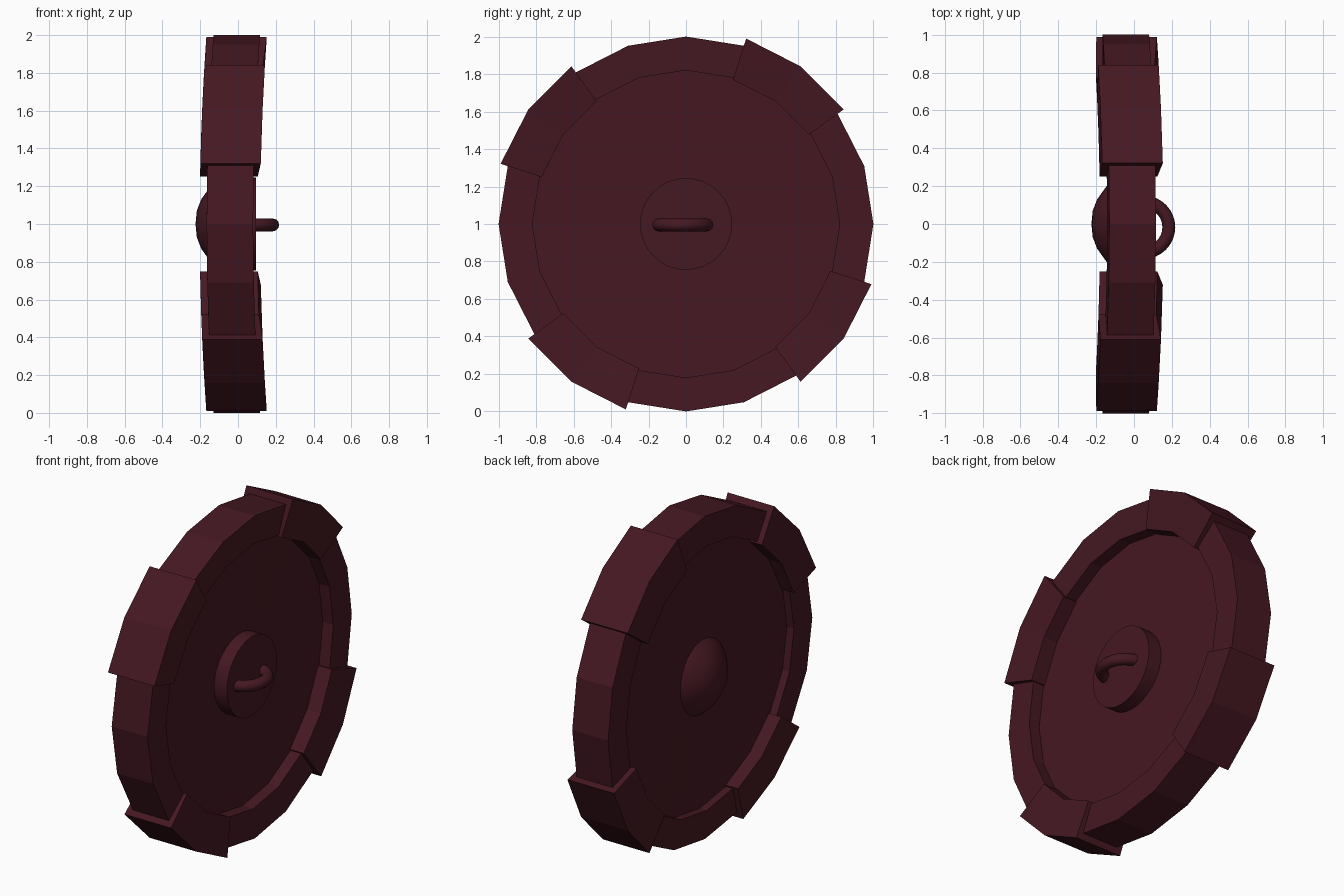
import bpy, bmesh
from math import sin, cos, pi, radians

if "Cube" in bpy.data.objects:
    bpy.data.objects.remove(bpy.data.objects["Cube"])

mat = bpy.data.materials.new("dark_maroon")
mat.diffuse_color = (0.06, 0.009, 0.016, 1)
mat.use_nodes = True
mat.node_tree.nodes["Principled BSDF"].inputs["Base Color"].default_value = mat.diffuse_color


def finish(name, bm, smooth=None):
    bmesh.ops.recalc_face_normals(bm, faces=bm.faces)
    me = bpy.data.meshes.new(name)
    bm.to_mesh(me)
    bm.free()
    ob = bpy.data.objects.new(name, me)
    bpy.context.collection.objects.link(ob)
    me.materials.append(mat)
    if smooth:
        bpy.ops.object.select_all(action='DESELECT')
        ob.select_set(True)
        bpy.context.view_layer.objects.active = ob
        bpy.ops.object.shade_smooth_by_angle(angle=radians(smooth))
    return ob


def point(r, x, a, bend=0.036):
    # the shield is gently bowed: x follows the square of the height
    z = r * sin(a)
    return (x - 0.043 + bend * z * z, r * cos(a), 1 + z)


def sweep(name, profile, angles, closed=False, bend=0.036, smooth=None):
    """Sweep an (r, x) section around the shield axis."""
    bm = bmesh.new()
    rings = [[bm.verts.new(point(r, x, a, bend)) for r, x in profile] for a in angles]
    n = len(rings)
    m = len(profile)
    for i in range(n if closed else n - 1):
        p, q = rings[i], rings[(i + 1) % n]
        for j in range(m):
            k = (j + 1) % m
            bm.faces.new((p[j], p[k], q[k], q[j]))
    if not closed:
        bm.faces.new(rings[0])
        bm.faces.new(rings[-1])
    bmesh.ops.remove_doubles(bm, verts=bm.verts, dist=1e-5)
    return finish(name, bm, smooth)


circle20 = [radians(18 * i) for i in range(20)]

# twenty-sided rim
sweep("rim", [(0.82, -0.123), (1.0, -0.123), (1.0, 0.123), (0.82, 0.123)], circle20, True)

# four raised rim clamps, two rim segments each
for i in range(4):
    start = 36 + 90 * i
    sweep(f"rim_clamp_{i + 1}",
          [(0.81, -0.16), (1.04, -0.16), (1.04, 0.16), (0.81, 0.145)],
          [radians(start + 18 * k) for k in range(3)])

# bowed panel, fanned from its centre
bm = bmesh.new()
faces = []
for x in (-0.075, 0.05):
    hub = bm.verts.new(point(0, x, 0))
    ring = [bm.verts.new(point(0.83, x, a)) for a in circle20]
    for i in range(20):
        bm.faces.new((hub, ring[i], ring[(i + 1) % 20]))
    faces.append(ring)
for i in range(20):
    k = (i + 1) % 20
    bm.faces.new((faces[0][i], faces[0][k], faces[1][k], faces[1][i]))
finish("panel", bm)

# domed boss on the outside, flat mounting plate on the inside
profile = [(0, -0.182), (0.07, -0.175), (0.13, -0.152), (0.2, -0.102),
           (0.245, -0.05), (0.245, 0.138), (0, 0.138)]
bm = bmesh.new()
vs = [bm.verts.new(point(r, x, 0, 0)) for r, x in profile]
es = [bm.edges.new((vs[i], vs[i + 1])) for i in range(len(vs) - 1)]
bmesh.ops.spin(bm, geom=vs + es, cent=(0, 0, 1), axis=(1, 0, 0), angle=2 * pi, steps=32)
bmesh.ops.remove_doubles(bm, verts=bm.verts, dist=1e-4)
finish("boss", bm, 35)

# arched grip
bm = bmesh.new()
rings = []
for i in range(17):
    a = -pi / 2 + pi * i / 16
    ring = []
    for j in range(12):
        b = 2 * pi * j / 12
        r = 0.134 + 0.034 * cos(b)
        ring.append(bm.verts.new((0.05 + r * cos(a), -0.017 + r * sin(a), 0.995 + 0.034 * sin(b))))
    rings.append(ring)
for p, q in zip(rings, rings[1:]):
    for j in range(12):
        k = (j + 1) % 12
        bm.faces.new((p[j], p[k], q[k], q[j]))
bm.faces.new(rings[0])
bm.faces.new(rings[-1])
finish("grip", bm, 40)
